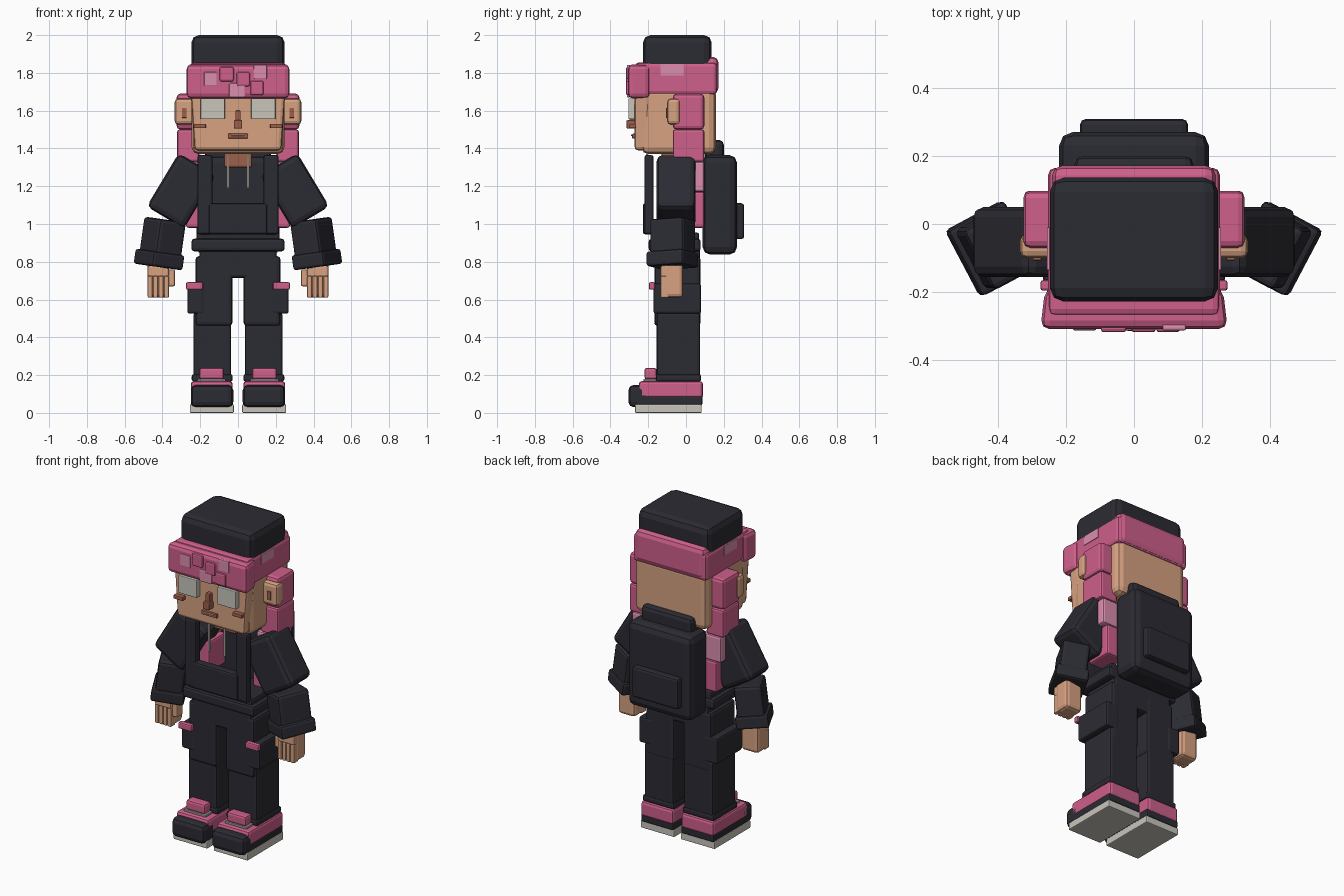
import bpy, bmesh, math
from mathutils import Matrix, Vector


def mat(name, rgb):
    m = bpy.data.materials.new(name)
    m.diffuse_color = (*rgb, 1)
    return m


DARK = mat("charcoal", (0.024, 0.024, 0.033))
PINK = mat("pink", (0.62, 0.115, 0.255))
LIGHT = mat("light_pink", (0.70, 0.27, 0.42))
SKIN = mat("skin", (0.68, 0.36, 0.22))
BROWN = mat("brown", (0.34, 0.115, 0.07))
CREAM = mat("cream", (0.58, 0.56, 0.50))
GREY = mat("grey", (0.30, 0.29, 0.28))


def box(name, x, y, z, m, bevel=0.015, mirror=False, seg=2, taper=None, rot=None):
    """Bevelled box from ranges; taper(v) edits corners; rot turns it about its centre."""
    bm = bmesh.new()
    c = Vector([(r[0] + r[1]) / 2 for r in (x, y, z)])
    s = [r[1] - r[0] for r in (x, y, z)]
    bmesh.ops.create_cube(bm, size=1)
    for v in bm.verts:
        v.co = Vector([v.co[i] * s[i] for i in range(3)])
        if taper:
            taper(v.co)
        if rot:
            v.co = rot @ v.co
        v.co += c
    me = bpy.data.meshes.new(name)
    bm.to_mesh(me)
    bm.free()
    me.materials.append(m)
    ob = bpy.data.objects.new(name, me)
    bpy.context.collection.objects.link(ob)
    if bevel:
        b = ob.modifiers.new("bevel", "BEVEL")
        b.width, b.segments, b.limit_method = bevel, seg, 'NONE'
    if mirror:
        ob.modifiers.new("mirror", "MIRROR")
    return ob


def scaled(axis, side, **k):
    """Taper: scale x and y of the corners on one side of an axis."""
    def f(co):
        if co[axis] * side > 0:
            co.x *= k.get("x", 1)
            co.y *= k.get("y", 1)
    return f


# Head and face
box("head", (-.245, .245), (-.235, .158), (1.37, 1.72), SKIN, .035)
box("face_plate", (-.25, .25), (-.272, -.19), (1.39, 1.69), SKIN, .018, taper=scaled(2, -1, x=.92))
box("neck", (-.075, .075), (-.13, .02), (1.30, 1.39), BROWN, .01)
box("eyes", (.07, .198), (-.305, -.268), (1.555, 1.665), CREAM, .004, True)
box("cheek_marks", (.17, .235), (-.30, -.265), (1.507, 1.53), BROWN, .004, True)
box("nose_bridge", (-.014, .014), (-.30, -.265), (1.53, 1.60), BROWN, .005)
box("nose_tip", (-.022, .022), (-.315, -.265), (1.505, 1.55), BROWN, .006)
box("mouth", (-.053, .053), (-.285, -.265), (1.453, 1.478), BROWN, .004)
box("lip", (-.035, .035), (-.292, -.265), (1.467, 1.475), SKIN, .002)
box("ears", (.23, .335), (-.10, -.03), (1.525, 1.665), SKIN, .02, True)
box("inner_ears", (.272, .297), (-.107, -.09), (1.562, 1.615), BROWN, .003, True)

# Hat: crown, knitted band, front brim, back fold
box("hat_crown", (-.247, .247), (-.228, .136), (1.80, 2.0), DARK, .04)
box("hat_band", (-.252, .252), (-.27, .165), (1.685, 1.855), PINK, .02)
box("hat_brim", (-.275, .275), (-.308, -.19), (1.665, 1.845), PINK, .025, taper=scaled(1, 1, x=.95))
box("hat_back_fold", (-.24, .24), (.07, .172), (1.69, 1.885), PINK, .03)

# Hat pixel patches
for i, (cx, cz, w, m) in enumerate([(-.145, 1.767, .07, LIGHT), (-.06, 1.793, .075, PINK),
                                    (.028, 1.767, .072, PINK), (.118, 1.805, .07, LIGHT),
                                    (-.005, 1.708, .085, LIGHT), (.1, 1.72, .07, PINK)]):
    y0 = -.313 if m is LIGHT else -.318
    box(f"hat_patch_{i + 1}", (cx - w / 2, cx + w / 2), (y0, -.295),
        (cz - .038, cz + .038), m, .006 if m is LIGHT else .009)
box("hat_side_patch", (.246, .256), (-.135, -.01), (1.785, 1.845), LIGHT, .002, True)

# Pigtails: stacked segments narrowing toward the tip
for i, (a, b, x0, x1, m) in enumerate([(1.50, 1.69, .225, .325, PINK), (1.33, 1.50, .205, .322, PINK),
                                       (1.17, 1.33, .175, .305, LIGHT), (.98, 1.17, .15, .275, PINK)]):
    box(f"pigtail_segment_{i + 1}", (x0, x1), (-.07, .097), (a, b), m, .02 if i == 0 else .012, True)

# Open hoodie front, pocket, drawstrings
box("hoodie_front_panels", (.135, .215), (-.22, -.172), (.945, 1.365), DARK, .012, True)
box("hoodie_pocket", (-.155, .155), (-.228, -.175), (.945, 1.11), DARK, .012)
box("drawstrings", (.048, .058), (-.212, -.20), (1.19, 1.37), CREAM, .002, True)
box("hoodie_hem", (-.22, .22), (-.18, .07), (.90, .955), DARK, .012)
box("belt", (-.247, .247), (-.198, .078), (.855, .922), DARK, .016)

# Arms
upper = Matrix.Rotation(math.radians(-31), 3, 'Y')
fore = Matrix.Rotation(math.radians(-8), 3, 'Y') @ Matrix.Rotation(math.radians(-28), 3, 'Z')
box("upper_sleeves", (.185, .415), (-.155, .05), (1.01, 1.34), DARK, .03, True, rot=upper)
box("forearm_sleeves", (.322, .482), (-.17, .03), (.785, 1.025), DARK, .018, True, rot=fore)
box("cuffs", (.323, .513), (-.182, .038), (.772, .852), DARK, .014, True, rot=fore)

# Hands with separate fingers and thumb
box("palms", (.365, .48), (-.118, -.015), (.61, .80), SKIN, .02, True)
for i in range(4):
    x0 = .366 + i * .029
    box(f"finger_{i + 1}", (x0, x0 + .025), (-.135, -.09), (.61, .725), SKIN, .006, True)
box("knuckles", (.366, .479), (-.135, -.09), (.72, .78), SKIN, .01, True)
box("thumbs", (.333, .38), (-.12, -.06), (.67, .76), SKIN, .01, True)

# Trousers
box("hips", (-.205, .205), (-.168, .075), (.715, .90), DARK, .015)
box("thighs", (.03, .225), (-.168, .077), (.46, .83), DARK, .018, True)
box("shins", (.036, .236), (-.155, .075), (.17, .53), DARK, .014, True)
box("trouser_cuffs", (.028, .245), (-.16, .08), (.165, .205), DARK, .012, True)
box("cargo_pockets", (.18, .268), (-.172, .08), (.525, .685), DARK, .012, True)
box("pocket_flaps", (.185, .275), (-.196, -.165), (.652, .692), PINK, .008, True)

# Shoes
box("soles", (.022, .255), (-.27, .083), (0, .045), CREAM, .006, True)
box("shoe_rands", (.026, .25), (-.26, .087), (.04, .09), DARK, .01, True)
box("shoe_uppers", (.028, .25), (-.25, .09), (.075, .168), PINK, .016, True)
box("toe_caps", (.025, .25), (-.305, -.185), (.03, .148), DARK, .028, True)
box("laces", (.065, .215), (-.225, -.155), (.155, .18), GREY, .005, True)
box("shoe_tongues", (.075, .205), (-.22, -.155), (.177, .238), PINK, .013, True)

# Backpack
box("backpack", (-.22, .22), (.088, .27), (.838, 1.365), DARK, .04)
box("backpack_lid", (-.175, .175), (.10, .20), (1.30, 1.445), DARK, .025)
box("backpack_pocket", (-.158, .158), (.24, .308), (.92, 1.11), DARK, .015)
